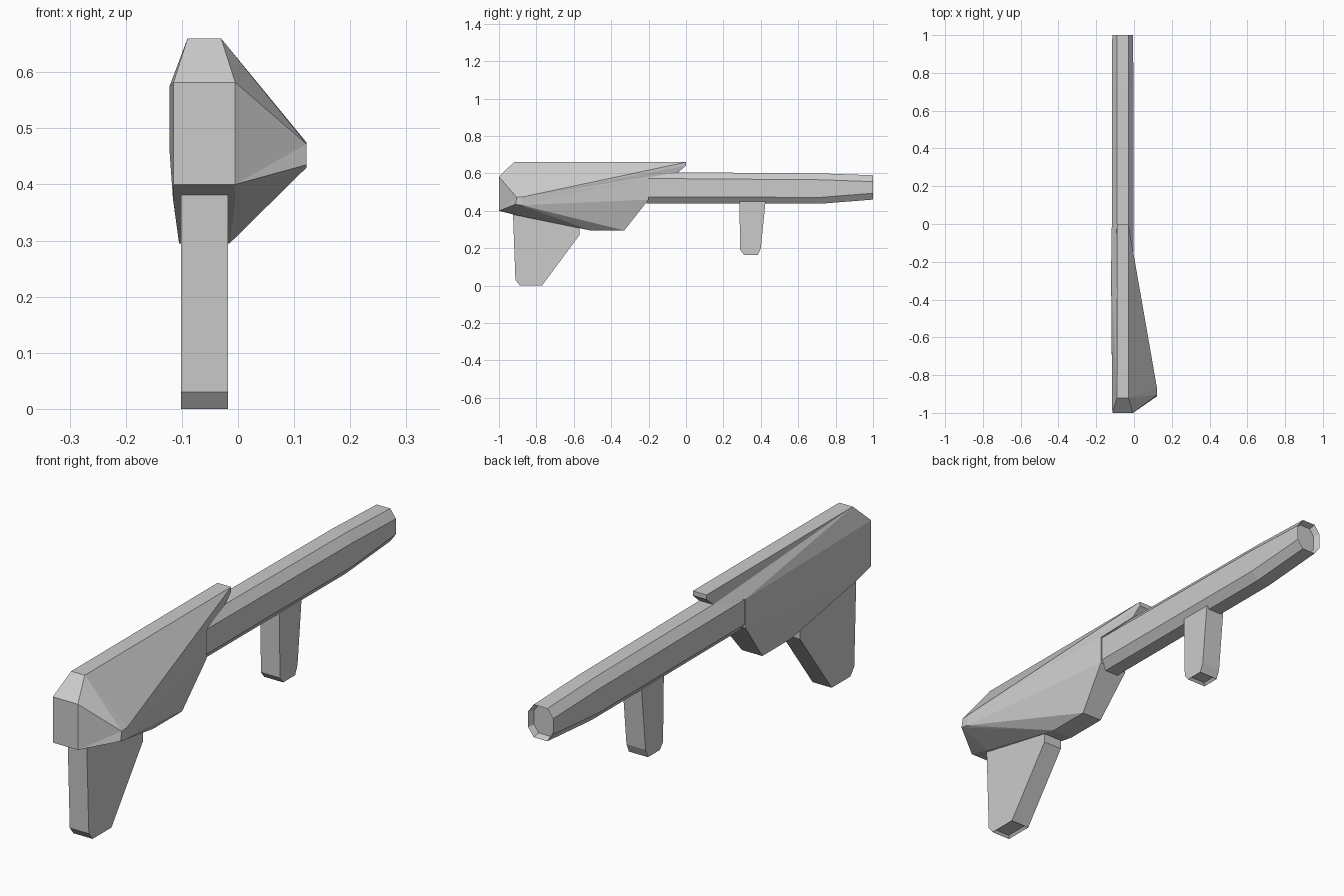
import bpy, bmesh

if "Cube" in bpy.data.objects:
    bpy.data.objects.remove(bpy.data.objects["Cube"])

CX = -0.06  # centre plane of the slim parts


def finish(name, bm):
    bmesh.ops.triangulate(bm, faces=[f for f in bm.faces if len(f.verts) > 4])
    bmesh.ops.recalc_face_normals(bm, faces=bm.faces)
    me = bpy.data.meshes.new(name)
    bm.to_mesh(me)
    bm.free()
    ob = bpy.data.objects.new(name, me)
    bpy.context.collection.objects.link(ob)
    return ob


def recess(bm, face, thickness, depth):
    # Sunken panel in a flat face
    bm.normal_update()
    bmesh.ops.inset_region(bm, faces=[face], thickness=thickness, depth=0)
    bmesh.ops.translate(bm, verts=face.verts, vec=-face.normal * depth)


def slab(name, profile, half, bottom_edge):
    # Side profile (y, z) extruded across x, with a recessed foot
    bm = bmesh.new()
    a = [bm.verts.new((CX - half, y, z)) for y, z in profile]
    b = [bm.verts.new((CX + half, y, z)) for y, z in profile]
    n = len(profile)
    sides = [bm.faces.new((a[i], a[(i + 1) % n], b[(i + 1) % n], b[i])) for i in range(n)]
    bm.faces.new(a)
    bm.faces.new(b)
    bmesh.ops.recalc_face_normals(bm, faces=bm.faces)
    recess(bm, sides[bottom_edge], 0.012, 0.01)
    return finish(name, bm)


# Rear body: (y, z, half width), anticlockwise from the rear upper corner
outline = [(-1, .582, .055), (-1, .40, .055), (-.90, .375, .056), (-.51, .295, .045),
           (-.33, .295, .045), (-.2, .46, .062), (-.2, .575, .062),
           (-.04, .607, .032), (0, .642, .030), (0, .66, .030), (-.92, .66, .030)]
bm = bmesh.new()
left = [bm.verts.new((CX - w, y, z)) for y, z, w in outline]
right = [bm.verts.new((CX + w, y, z)) for y, z, w in outline]
n = len(outline)
for i in range(n):
    j = (i + 1) % n
    bm.faces.new((left[i], left[j], right[j], right[i]))
# Left side: lower flank, flat middle, upper chamfer
for ids in ((1, 2, 3, 4, 5), (0, 1, 5, 6), (0, 6, 7, 8, 9, 10)):
    bm.faces.new([left[i] for i in ids])
# Right side: panels fan out to a small blunt cheek point
tip = [bm.verts.new(p) for p in ((.122, -.905, .472), (.122, -.912, .435),
                                 (.122, -.88, .430), (.122, -.87, .475))]
near = [0, 1, 1, 2, 2, 2, 3, 3, 3, 3, 0]
for i in range(n):
    j = (i + 1) % n
    p, q = tip[near[i]], tip[near[j]]
    bm.faces.new((right[i], right[j], p))
    if p != q:
        bm.faces.new((p, right[j], q))
bm.faces.new(tip)
finish("rear_body", bm)

# Barrel: eight-sided tube lofted along y: (y, half width, z bottom, z top)
stations = [(-.21, .058, .440, .607), (.72, .057, .438, .600), (1, .055, .460, .590)]
bm = bmesh.new()
rings = []
for y, w, lo, hi in stations:
    c = .030
    zs = .034
    pts = [(-c, lo), (c, lo), (w, lo + zs), (w, hi - zs),
           (c, hi), (-c, hi), (-w, hi - zs), (-w, lo + zs)]
    rings.append([bm.verts.new((CX + x, y, z)) for x, z in pts])
for r, s in zip(rings, rings[1:]):
    for i in range(8):
        j = (i + 1) % 8
        bm.faces.new((r[i], r[j], s[j], s[i]))
bm.faces.new(rings[0])
muzzle = bm.faces.new(rings[-1])
bmesh.ops.recalc_face_normals(bm, faces=bm.faces)
recess(bm, muzzle, 0.01, 0.025)
finish("barrel", bm)

# Grips
slab("rear_grip", [(-.925, .385), (-.912, .03), (-.888, 0), (-.77, 0),
                   (-.57, .27), (-.57, .315)], .042, 2)
slab("front_grip", [(.285, .45), (.29, .19), (.31, .165), (.385, .165),
                    (.40, .20), (.425, .45)], .042, 2)
